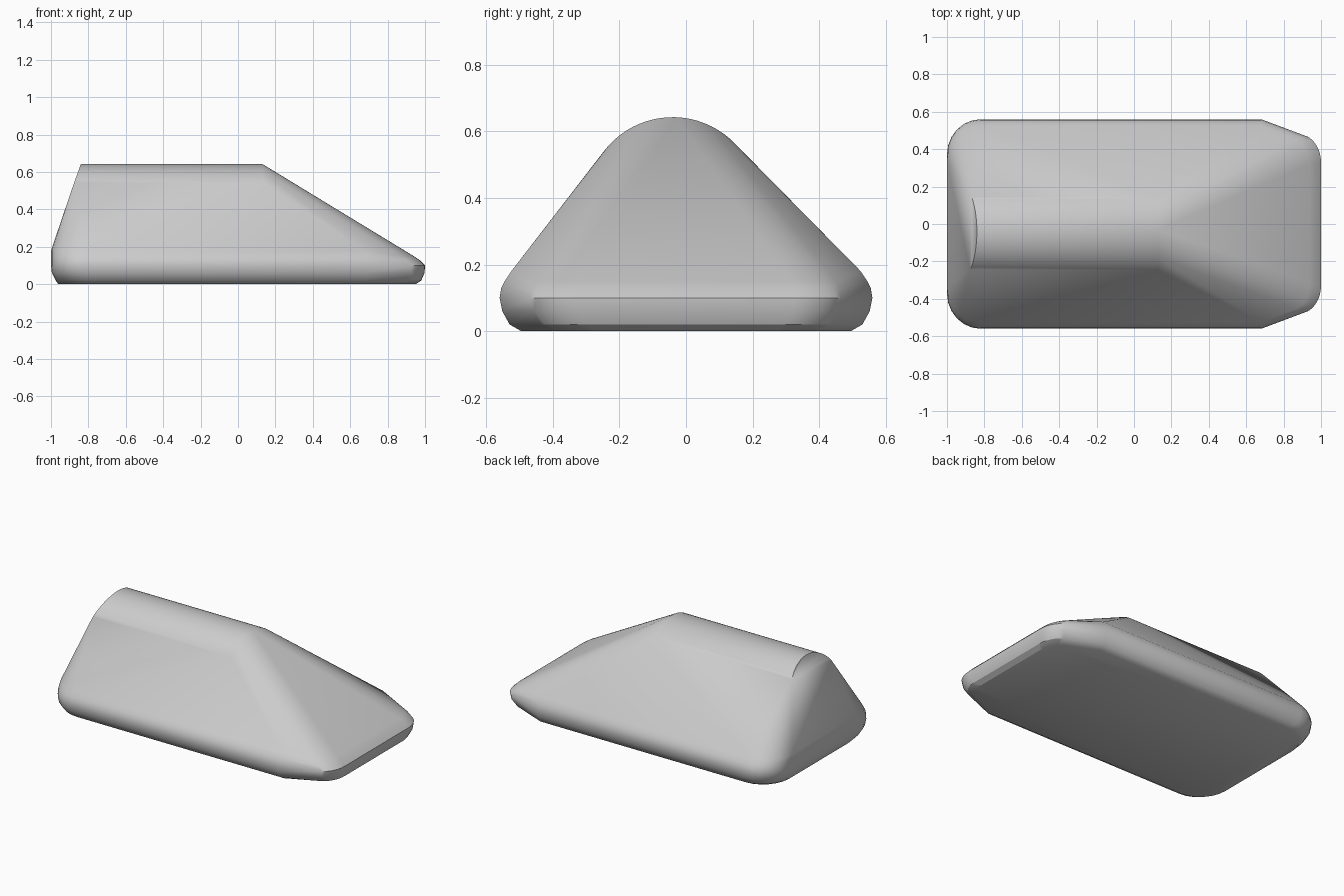
import bpy, bmesh
from math import sin, cos, radians, pi

cube = bpy.data.objects.get("Cube")
if cube:
    bpy.data.objects.remove(cube, do_unlink=True)

mat = bpy.data.materials.new("plain_grey")
mat.use_nodes = True
GREY = (0.6, 0.6, 0.6, 1)
mat.diffuse_color = GREY
mat.node_tree.nodes["Principled BSDF"].inputs["Base Color"].default_value = GREY


def arc(cx, cy, rx, ry, start, end, steps):
    """Points along an elliptical arc, angles in degrees."""
    angles = [radians(start + (end - start) * i / steps) for i in range(steps + 1)]
    return [(cx + rx * cos(a), cy + ry * sin(a)) for a in angles]


def skirt_outline(left, right, half):
    """Plan of the skirt: round left corners, tapered right corners."""
    upper = [(0.68, half)]
    upper += arc(right - 0.12, half - 0.23, 0.12, 0.15, 65, 0, 6)
    upper += arc(left + 0.18, half - 0.19, 0.18, 0.19, 90, 180, 6)
    return upper + [(x, -y) for x, y in upper]


# Rounded skirt: height, left end, right end, half width
LEVELS = [
    (0.0, -0.96, 0.95, 0.495),
    (0.02, -0.975, 0.98, 0.53),
    (0.06, -0.995, 0.997, 0.552),
    (0.1, -1.0, 1.0, 0.56),
    (0.13, -1.0, 0.97, 0.555),
    (0.15, -1.0, 0.94, 0.545),
    (0.18, -1.0, 0.89, 0.525),
]
points = []
for z, left, right, half in LEVELS:
    points += [(x, y, z) for x, y in skirt_outline(left, right, half)]

# Rounded ridge: the left end leans outward, the right end is upright
TOP = 0.643
for y, z in arc(-0.04, TOP - 0.26, 0.26, 0.26, 44, 142, 20):
    points.append((-0.84 - 0.36 * (TOP - z), y, z))
    points.append((0.13, y, z))

# Wrap ridge and skirt in one closed body
bm = bmesh.new()
for p in points:
    bm.verts.new(p)
hull = bmesh.ops.convex_hull(bm, input=bm.verts)
loose = {g for g in hull["geom_interior"] + hull["geom_unused"]
         if isinstance(g, bmesh.types.BMVert)}
bmesh.ops.delete(bm, geom=list(loose), context="VERTS")
bmesh.ops.dissolve_limit(bm, angle_limit=radians(0.5),
                         verts=bm.verts, edges=bm.edges)
bmesh.ops.recalc_face_normals(bm, faces=bm.faces)

mesh = bpy.data.meshes.new("wedge_body")
bm.to_mesh(mesh)
bm.free()
mesh.materials.append(mat)
body = bpy.data.objects.new("wedge_body", mesh)
bpy.context.collection.objects.link(body)

bpy.ops.object.select_all(action="DESELECT")
body.select_set(True)
bpy.context.view_layer.objects.active = body
bpy.ops.object.shade_smooth_by_angle(angle=pi / 6)
